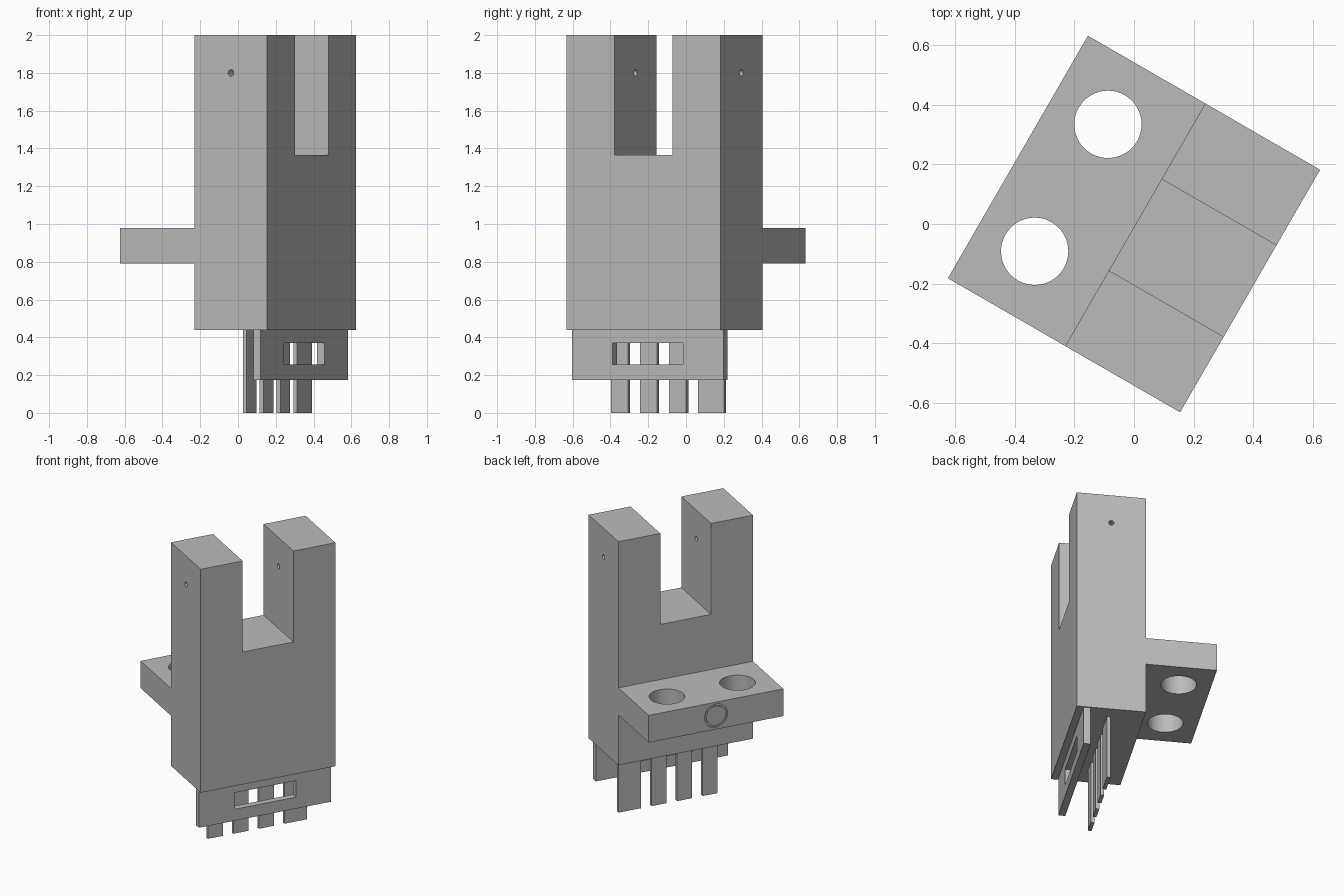
import bpy, bmesh
from math import radians
from mathutils import Matrix, Vector

cube = bpy.data.objects.get("Cube")
if cube:
    bpy.data.objects.remove(cube, do_unlink=True)

TURN = radians(-30)          # the whole part stands turned about z

grey = bpy.data.materials.new("plain grey")
grey.use_nodes = True
COLOUR = (0.5, 0.5, 0.5, 1)
grey.diffuse_color = COLOUR
grey.node_tree.nodes["Principled BSDF"].inputs["Base Color"].default_value = COLOUR


def finish(name, bm):
    bmesh.ops.recalc_face_normals(bm, faces=bm.faces)
    mesh = bpy.data.meshes.new(name)
    bm.to_mesh(mesh)
    bm.free()
    mesh.materials.append(grey)
    obj = bpy.data.objects.new(name, mesh)
    obj.rotation_euler.z = TURN
    bpy.context.collection.objects.link(obj)
    return obj


def box(name, x, y, z):
    """Box from (low, high) pairs on each axis."""
    bm = bmesh.new()
    bmesh.ops.create_cube(bm, size=1)
    for v in bm.verts:
        v.co = Vector([(lo + hi) / 2 + c * (hi - lo) for c, (lo, hi) in zip(v.co, (x, y, z))])
    return finish(name, bm)


def rod(name, centre, radius, length, axis):
    bm = bmesh.new()
    turn = Vector((0, 0, 1)).rotation_difference(Vector(axis)).to_matrix().to_4x4()
    bmesh.ops.create_cone(bm, cap_ends=True, segments=48, radius1=radius, radius2=radius,
                          depth=length, matrix=Matrix.Translation(centre) @ turn)
    return finish(name, bm)


def cut(obj, *cutters):
    bpy.context.view_layer.objects.active = obj
    for cutter in cutters:
        cutter.hide_render = True
        mod = obj.modifiers.new("cut", 'BOOLEAN')
        mod.operation, mod.solver, mod.object = 'DIFFERENCE', 'EXACT', cutter
        bpy.context.view_layer.update()
        bpy.ops.object.modifier_apply(modifier=mod.name)
        bpy.data.objects.remove(cutter, do_unlink=True)


def smooth(obj):
    bpy.ops.object.select_all(action='DESELECT')
    obj.select_set(True)
    bpy.context.view_layer.objects.active = obj
    bpy.ops.object.shade_smooth_by_angle(angle=radians(30))


# Forked body: U profile pushed through its depth
BACK, FRONT, HALF, SLOT = 0.005, 0.45, 0.47, 0.177
BOTTOM, SLOT_FLOOR, TOP = 0.44, 1.365, 2.0
half = [(HALF, BOTTOM), (HALF, TOP), (SLOT, TOP), (SLOT, SLOT_FLOOR)]
profile = half + [(-y, z) for y, z in reversed(half)]
bm = bmesh.new()
face = bm.faces.new([bm.verts.new((BACK, y, z)) for y, z in profile])
pushed = bmesh.ops.extrude_face_region(bm, geom=[face])["geom"]
bmesh.ops.translate(bm, vec=(FRONT - BACK, 0, 0),
                    verts=[g for g in pushed if isinstance(g, bmesh.types.BMVert)])
body = finish("forked_body", bm)

# Small beam hole through both prongs
cut(body, rod("beam_cutter", (0.228, 0, 1.8), 0.017, 1.2, (0, 1, 0)))
smooth(body)

# Mounting flange with two screw holes and a ring groove in its end
flange = box("mounting_flange", (-0.45, BACK), (-HALF, HALF), (0.79, 0.98))
groove = rod("groove_cutter", (-0.45, 0, 0.885), 0.08, 0.02, (1, 0, 0))
cut(groove, rod("groove_core", (-0.45, 0, 0.885), 0.067, 0.1, (1, 0, 0)))
cut(flange, groove,
    *[rod("screw_cutter", (-0.243, s * 0.246, 0.885), 0.113, 0.5, (0, 0, 1)) for s in (-1, 1)])
smooth(flange)

# Guard plate with a window, under the front of the body
plate = box("guard_plate", (0.36, 0.405), (-0.462, 0.462), (0.175, BOTTOM))
cut(plate, box("window_cutter", (0.3, 0.5), (-0.215, 0.215), (0.255, 0.37)))

# Four flat terminals, the last one wider
for i in range(4):
    start = -0.322 + i * 0.178
    width = 0.158 if i == 3 else 0.105
    box(f"terminal_{i + 1}", (0.216, 0.239), (start, start + width), (0, BOTTOM))
